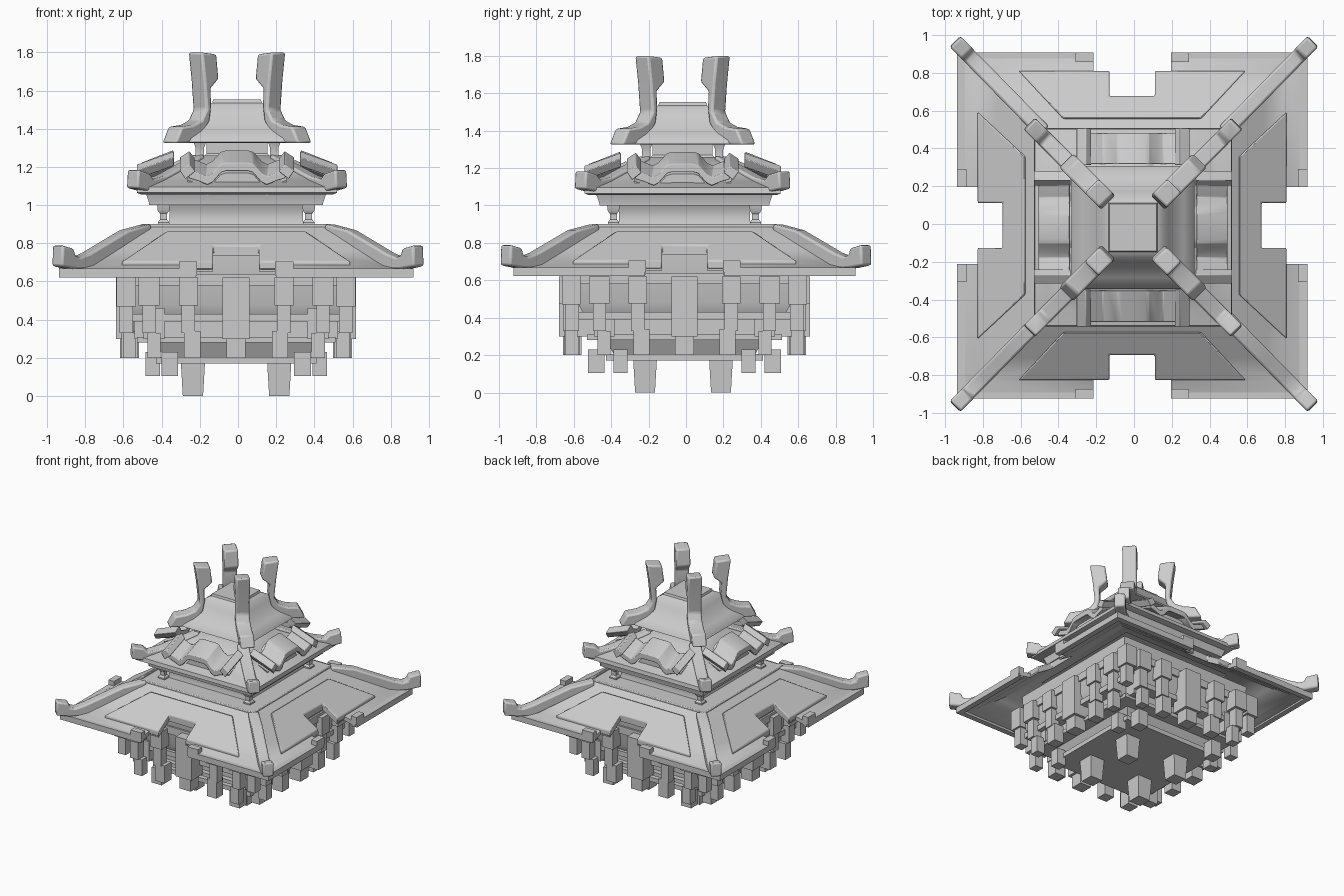
import bpy, bmesh, math
from mathutils import Matrix

if "Cube" in bpy.data.objects:
    bpy.data.objects.remove(bpy.data.objects["Cube"], do_unlink=True)

stone = bpy.data.materials.new("plain_grey")
stone.use_nodes = True
GREY = (0.6, 0.6, 0.6, 1)
stone.diffuse_color = GREY
stone.node_tree.nodes["Principled BSDF"].inputs["Base Color"].default_value = GREY
# Body and crown sit slightly off the corner ridges' centre
BODY = (-0.01, -0.008, 0)
CROWN = (-0.005, -0.018, 0)


def finish(name, bm, turns=1, bevel=0, smooth=True, place=BODY):
    """Repeat the mesh around z, then make it an object."""
    base = bm.verts[:] + bm.edges[:] + bm.faces[:]
    for i in range(1, turns):
        new = bmesh.ops.duplicate(bm, geom=base)["geom"]
        verts = [v for v in new if isinstance(v, bmesh.types.BMVert)]
        bmesh.ops.rotate(bm, verts=verts, matrix=Matrix.Rotation(i * math.tau / turns, 3, "Z"))
    bmesh.ops.recalc_face_normals(bm, faces=bm.faces[:])
    mesh = bpy.data.meshes.new(name)
    bm.to_mesh(mesh)
    bm.free()
    obj = bpy.data.objects.new(name, mesh)
    obj.location = place
    bpy.context.collection.objects.link(obj)
    mesh.materials.append(stone)
    if bevel:
        mod = obj.modifiers.new("soft_edges", "BEVEL")
        mod.width, mod.segments = bevel, 2
    if smooth:
        bpy.ops.object.select_all(action="DESELECT")
        obj.select_set(True)
        bpy.context.view_layer.objects.active = obj
        bpy.ops.object.shade_smooth_by_angle(angle=math.radians(35))
    return obj


def box(bm, x, y, z):
    """Box from (low, high) pairs."""
    size = [b - a for a, b in (x, y, z)]
    mid = [(a + b) / 2 for a, b in (x, y, z)]
    m = Matrix.Translation(mid) @ Matrix.Diagonal(size + [1])
    bmesh.ops.create_cube(bm, size=1, matrix=m)


def loft(bm, rings, centre=(0, 0), shell=False):
    """Square rings of (half width, height), capped or closed into a shell."""
    loops = [[bm.verts.new((centre[0] + sx * h, centre[1] + sy * h, z))
              for sx, sy in ((-1, -1), (1, -1), (1, 1), (-1, 1))] for h, z in rings]
    pairs = list(zip(loops, loops[1:]))
    if shell:
        pairs.append((loops[-1], loops[0]))
    else:
        bm.faces.new(loops[0])
        bm.faces.new(loops[-1])
    for a, b in pairs:
        for i in range(4):
            j = (i + 1) % 4
            bm.faces.new((a[i], a[j], b[j], b[i]))


def prism(bm, front, back):
    """Solid between two matching outlines."""
    a, b = [[bm.verts.new(p) for p in side] for side in (front, back)]
    bm.faces.new(a)
    bm.faces.new(b)
    for i in range(len(a)):
        j = (i + 1) % len(a)
        bm.faces.new((a[i], a[j], b[j], b[i]))


def diagonal(name, outline, width, bevel, depth=1, place=CROWN):
    """Four mirrored corner pieces from an outline of (distance per axis, height)."""
    bm = bmesh.new()
    w = width / 2 / math.sqrt(2)
    for sx in (-1, 1):
        for sy in (-1, 1):
            prism(bm, [(sx * (d + w), sy * (d * depth - w), z) for d, z in outline],
                  [(sx * (d - w), sy * (d * depth + w), z) for d, z in outline])
    finish(name, bm, 1, bevel, place=place)


def stack(name, rings, place=BODY):
    bm = bmesh.new()
    loft(bm, rings)
    return finish(name, bm, place=place)


# Stepped underside and its beams
stack("bracket_core", [(0.37, 0.19), (0.42, 0.28), (0.48, 0.29), (0.48, 0.39),
                       (0.54, 0.42), (0.57, 0.48), (0.58, 0.74)])
bm = bmesh.new()
for half, low, high in ((0.42, 0.17, 0.205), (0.52, 0.28, 0.31), (0.57, 0.39, 0.43), (0.59, 0.58, 0.64)):
    box(bm, (-half, half), (-half, half), (low, high))
finish("bracket_beams", bm, smooth=False)

# Hanging square brackets: x, distance out, bottom, top, width
paired = [(0.455, 0.585, 0.475, 0.62, 0.11), (0.455, 0.585, 0.33, 0.48, 0.07),
          (0.25, 0.585, 0.475, 0.62, 0.10), (0.25, 0.585, 0.33, 0.48, 0.07),
          (0.23, 0.57, 0.20, 0.34, 0.085), (0.43, 0.49, 0.30, 0.46, 0.11),
          (0.43, 0.57, 0.20, 0.33, 0.07)]
blocks = [(0, 0.57, 0.30, 0.62, 0.14), (0, 0.57, 0.20, 0.31, 0.10)]
blocks += [(s * x, *rest) for x, *rest in paired for s in (-1, 1)]
for name, angle, push in (("front_back_brackets", 0, 0.03), ("side_brackets", math.pi / 2, -0.012)):
    bm = bmesh.new()
    for x, out, low, high, width in blocks:
        w = width / 2
        box(bm, (x - w, x + w), (-out - push - w, -out - push + w), (low, high))
    bmesh.ops.rotate(bm, verts=bm.verts[:], matrix=Matrix.Rotation(angle, 3, "Z"))
    finish(name, bm, 2, smooth=False)

# Corner brackets, lowest brackets and tapered feet
bm = bmesh.new()
low_bm = bmesh.new()
feet_bm = bmesh.new()
for sx in (-1, 1):
    for sy in (-1, 1):
        loft(bm, [(0.05, 0.47), (0.05, 0.63)], (sx * 0.575, sy * 0.605))
        loft(bm, [(0.035, 0.33), (0.035, 0.48)], (sx * 0.575, sy * 0.6))
        loft(low_bm, [(0.044, 0.105), (0.044, 0.23)], (sx * 0.347, sy * 0.472))
        loft(low_bm, [(0.038, 0.105), (0.038, 0.23)], (sx * 0.437, sy * 0.342))
        loft(feet_bm, [(0.053, 0), (0.064, 0.19)], (sx * 0.226, sy * 0.203 - 0.008))
finish("corner_brackets", bm, smooth=False)
finish("lowest_brackets", low_bm, smooth=False)
finish("feet", feet_bm, smooth=False)

# Lower roof shell with a stepped notch in each side
top_line = [(0.915, 0.63), (0.915, 0.66), (0.82, 0.685), (0.7, 0.76), (0.57, 0.843), (0.5, 0.885)]
under = [(0.48, 0.85), (0.57, 0.81), (0.7, 0.725), (0.82, 0.65)]
bm = bmesh.new()
loft(bm, top_line + under, shell=True)
roof = finish("lower_roof", bm)
for name, half, depth in (("wide_notch", 0.205, 0.815), ("deep_notch", 0.12, 0.685)):
    bm = bmesh.new()
    box(bm, (-half, half), (-1.1, -depth), (0.4, 1.1))
    cutter = finish(name + "_cutter", bm, 4, smooth=False)
    cutter.hide_render = True
    cutter.hide_viewport = True
    cutter.display_type = "WIRE"
    cut = roof.modifiers.new(name, "BOOLEAN")
    cut.object, cut.operation, cut.solver = cutter, "DIFFERENCE", "EXACT"

# Raised roof panels
half_outline = [(0.12, 0.685), (0.12, 0.818), (0.6, 0.818), (0.365, 0.565)]
outline = half_outline + [(-x, y) for x, y in reversed(half_outline)]


def panel_height(y):
    return 0.862 - 0.63 * (y - 0.57)


bm = bmesh.new()
prism(bm, [(x, -y, panel_height(y)) for x, y in outline],
      [(x, -y, panel_height(y) - 0.045) for x, y in outline])
finish("roof_panels", bm, 4, 0.008)

# Eave trim and its end blocks
for name, angle, edge in (("front_back_trim", 0, 0.915), ("side_trim", math.pi / 2, 0.928)):
    bm = bmesh.new()
    for s in (-1, 1):
        box(bm, sorted((s * 0.21, s * 0.915)), (-edge, 0.043 - edge), (0.622, 0.668))
        box(bm, sorted((s * 0.205, s * 0.3)), (-edge, 0.05 - edge), (0.645, 0.705))
    bmesh.ops.rotate(bm, verts=bm.verts[:], matrix=Matrix.Rotation(angle, 3, "Z"))
    finish(name, bm, 2, smooth=False)
diagonal("lower_ridges", [(0.48, 0.9), (0.6, 0.868), (0.7, 0.808), (0.8, 0.748), (0.85, 0.727), (0.875, 0.735),
                          (0.885, 0.772), (0.945, 0.79), (0.948, 0.68), (0.88, 0.665), (0.8, 0.66), (0.48, 0.86)],
         0.08, 0.012, 1.02, (0, 0, 0))

# Upper storey
bm = bmesh.new()
box(bm, (-0.5, 0.5), (-0.5, 0.5), (0.87, 0.9))
finish("storey_floor", bm, bevel=0.006)
stack("storey_wall", [(0.36, 0.89), (0.35, 0.92), (0.35, 0.97), (0.37, 1.01)])
stack("storey_lintel", [(0.455, 1.0), (0.455, 1.01), (0.47, 1.055)])
bm = bmesh.new()
loft(bm, [(0.03, 0.89), (0.03, 0.91), (0.018, 0.925), (0.018, 0.955), (0.03, 0.97), (0.035, 1.01)], (0.38, 0.38))
finish("storey_posts", bm, 4)

# Upper roof
stack("upper_roof", [(0.50, 1.055), (0.525, 1.065), (0.52, 1.095), (0.44, 1.13), (0.34, 1.185), (0.21, 1.26)], CROWN)
diagonal("upper_ridges", [(0.2, 1.265), (0.3, 1.21), (0.4, 1.155), (0.465, 1.135), (0.485, 1.165),
                          (0.545, 1.185), (0.55, 1.09), (0.48, 1.07), (0.2, 1.23)], 0.085, 0.01)

# Wavy crests with end blocks, sloping outwards on each side
crest = [(-0.26, 0.0), (-0.21, -0.015), (-0.16, -0.035), (-0.13, -0.02), (-0.085, 0.03), (-0.06, 0.037)]
crest += [(-x, z) for x, z in reversed(crest)]
band = crest + [(x * 0.97, z - 0.045) for x, z in reversed(crest)]
bm = bmesh.new()
prism(bm, [(x, -0.335, z + 1.25) for x, z in band], [(x, -0.5, z + 1.185) for x, z in band])
for s in (-1, 1):
    cap = [(s * 0.22, -0.005), (s * 0.25, 0.033), (s * 0.3, 0.0), (s * 0.27, -0.045)]
    prism(bm, [(x, -0.33, z + 1.25) for x, z in cap], [(x, -0.525, z + 1.18) for x, z in cap])
finish("wavy_crests", bm, 4, 0.004, place=CROWN)
bm = bmesh.new()
prism(bm, [(x, -0.3, z + 1.2) for x, z in band], [(x, -0.46, z + 1.13) for x, z in band])
finish("crest_bases", bm, 4, place=CROWN)

# Neck, small posts and bell-shaped cap
stack("neck", [(0.2, 1.22), (0.16, 1.27), (0.16, 1.34)], CROWN)
bm = bmesh.new()
loft(bm, [(0.03, 1.22), (0.022, 1.25), (0.022, 1.3), (0.035, 1.335)], (0.195, 0.195))
finish("neck_posts", bm, 4, place=CROWN)
stack("bell_cap", [(0.3, 1.325), (0.325, 1.33), (0.315, 1.35), (0.265, 1.385), (0.22, 1.43), (0.19, 1.48),
                   (0.16, 1.52), (0.13, 1.535), (0.125, 1.552)], CROWN)

# Tall corner horns
diagonal("corner_horns", [(0.22, 1.8), (0.205, 1.65), (0.195, 1.5), (0.22, 1.445), (0.265, 1.42), (0.325, 1.41),
                          (0.357, 1.325), (0.22, 1.325), (0.205, 1.39), (0.178, 1.44), (0.168, 1.52),
                          (0.172, 1.61), (0.13, 1.66), (0.142, 1.79)], 0.105, 0.012)
